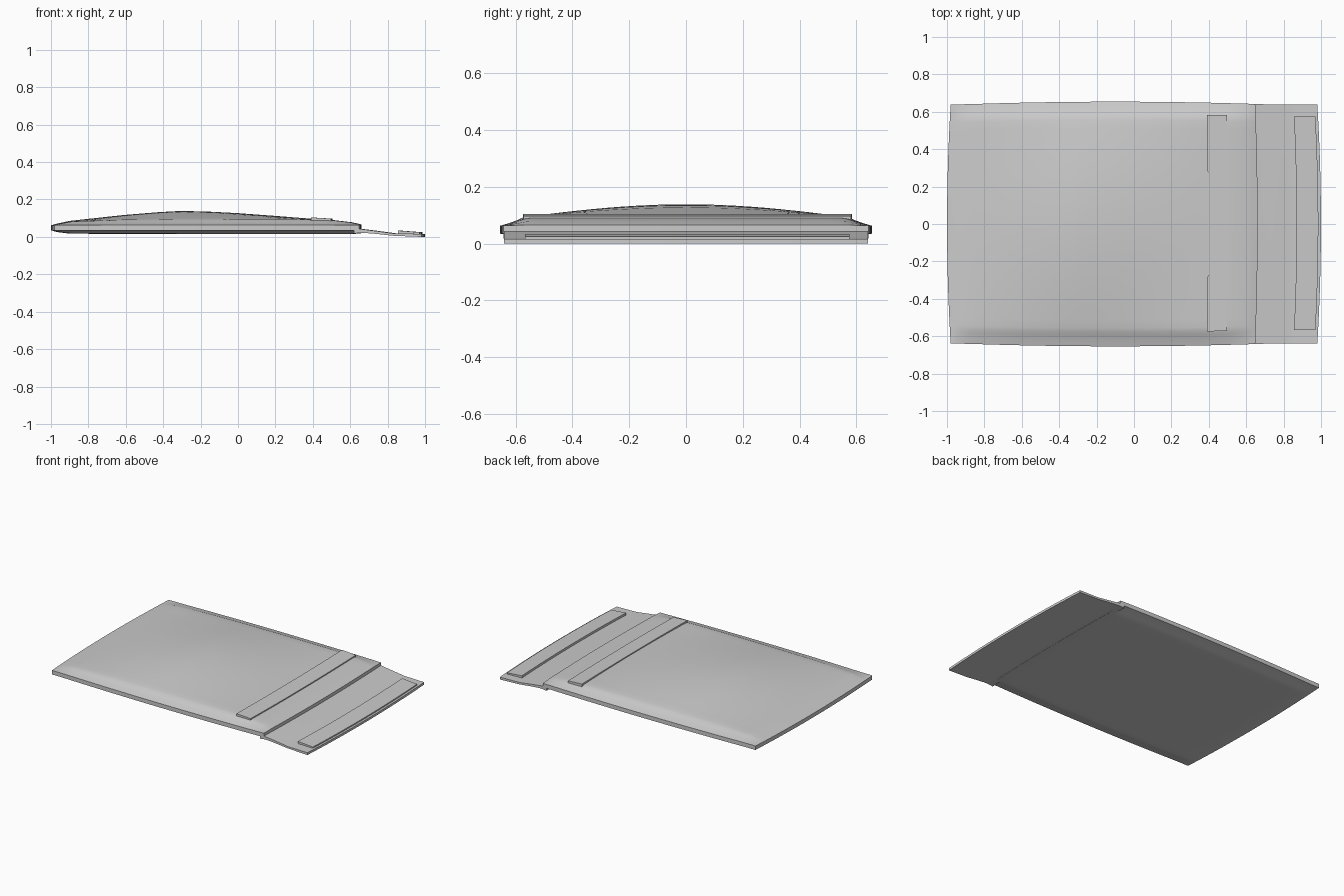
import bpy, bmesh, math

if "Cube" in bpy.data.objects:
    bpy.data.objects.remove(bpy.data.objects["Cube"])


def interp(pts, x):
    """Piecewise linear profile lookup."""
    if x <= pts[0][0]:
        return pts[0][1]
    for (a, p), (b, q) in zip(pts, pts[1:]):
        if x <= b:
            return p + (q - p) * (x - a) / (b - a)
    return pts[-1][1]


def span(a, b, n):
    return [a + (b - a) * i / n for i in range(n + 1)]


def half_width(x):
    return 0.64 + 0.014 * max(0, 1 - ((x + 0.1) / 0.8) ** 2)


def sheet(name, xs, ys, top, bottom):
    """Closed padded sheet; ys are fractions of the half width, ends bow outward."""
    bm = bmesh.new()
    layers = []
    for f in (top, bottom):
        layers.append([[bm.verts.new((x + 0.02 * x * (1 - v * v),
                                      v * half_width(x), f(x, v)))
                        for v in ys] for x in xs])
    t, b = layers
    nx, ny = len(xs), len(ys)
    for i in range(nx - 1):
        for j in range(ny - 1):
            for g in (t, b):
                bm.faces.new((g[i][j], g[i + 1][j], g[i + 1][j + 1], g[i][j + 1]))
    rim = [(i, 0) for i in range(nx)] + [(nx - 1, j) for j in range(1, ny)]
    rim += [(i, ny - 1) for i in range(nx - 2, -1, -1)] + [(0, j) for j in range(ny - 2, 0, -1)]
    for (i, j), (k, l) in zip(rim, rim[1:] + rim[:1]):
        bm.faces.new((t[i][j], t[k][l], b[k][l], b[i][j]))
    bmesh.ops.recalc_face_normals(bm, faces=bm.faces)
    me = bpy.data.meshes.new(name)
    bm.to_mesh(me)
    bm.free()
    ob = bpy.data.objects.new(name, me)
    bpy.context.collection.objects.link(ob)
    bpy.ops.object.select_all(action='DESELECT')
    ob.select_set(True)
    bpy.context.view_layer.objects.active = ob
    bpy.ops.object.shade_smooth_by_angle(angle=math.radians(35))
    return ob


# profiles along the length and across the side seams
SEAM = [(0, 1), (0.87, 1), (0.94, 0.4), (1, 0)]
BASE = [(-0.98, 0.062), (-0.95, 0.07), (-0.88, 0.083), (-0.6, 0.09), (0.3, 0.094),
        (0.5, 0.09), (0.6, 0.078), (0.648, 0.066)]
CROWN = [(-0.98, 0.062), (-0.95, 0.071), (-0.88, 0.086), (-0.6, 0.117), (-0.42, 0.132),
         (-0.3, 0.139), (-0.15, 0.135), (0, 0.127), (0.2, 0.112), (0.4, 0.096),
         (0.5, 0.09), (0.6, 0.078), (0.648, 0.066)]
BELLY = [(-0.98, 0.035), (-0.95, 0.026), (-0.88, 0.017), (0.6, 0.015), (0.648, 0.02)]
FLAP_TOP = [(0.62, 0.048), (0.65, 0.043), (0.75, 0.03), (0.83, 0.019), (0.98, 0.016)]
FLAP_LOW = [(0.62, 0.018), (0.66, 0.023), (0.75, 0.015), (0.83, 0.006), (0.98, 0.0)]


def body_top(x, v):
    base, crown = interp(BASE, x), interp(CROWN, x)
    bulge = (crown - base) * math.cos(min(abs(v) / 0.9, 1) * math.pi / 2)
    rim = min(0.063, base)
    return rim + (base - rim) * interp(SEAM, abs(v)) + bulge


def body_bottom(x, v):
    return 0.035 + (interp(BELLY, x) - 0.035) * interp(SEAM, abs(v))


edges = [0.88, 0.91, 0.94, 0.97, 1]
across = [-e for e in reversed(edges)] + span(-0.85, 0.85, 24) + edges

# padded pouch
sheet("pouch_body", [-0.98, -0.965, -0.95, -0.92] + span(-0.88, 0.6, 32) + [0.625, 0.648],
      across, body_top, body_bottom)

# closing flap
sheet("closing_flap", span(0.62, 0.98, 14), across,
      lambda x, v: interp(FLAP_TOP, x), lambda x, v: interp(FLAP_LOW, x))

# fastening strips on pouch and flap
strip_across = span(-0.885, 0.9, 24)
sheet("pouch_strip", span(0.388, 0.495, 4), strip_across,
      lambda x, v: 0.104 - 0.06 * (x - 0.388), lambda x, v: body_top(x, v) - 0.006)
sheet("flap_strip", span(0.852, 0.966, 4), strip_across,
      lambda x, v: 0.034 - 0.08 * (x - 0.852), lambda x, v: 0.01)
